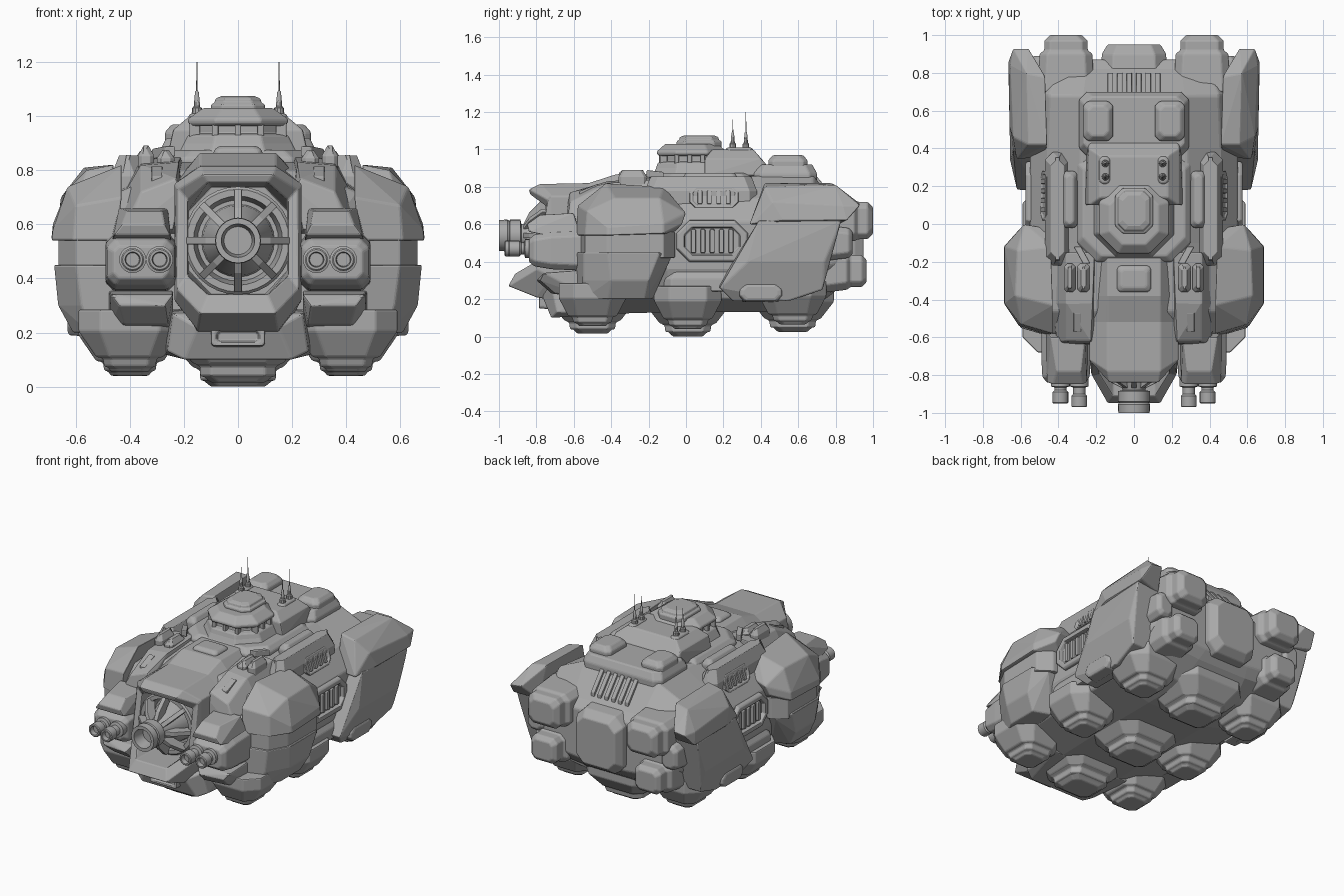
import bpy, bmesh, math
from mathutils import Vector

grey = bpy.data.materials.new("hull_grey")
grey.diffuse_color = (0.4, 0.4, 0.4, 1)


def finish(name, bm, bevel, mirror, smooth=False):
    bmesh.ops.recalc_face_normals(bm, faces=bm.faces)
    me = bpy.data.meshes.new(name)
    bm.to_mesh(me)
    bm.free()
    me.materials.append(grey)
    ob = bpy.data.objects.new(name, me)
    bpy.context.collection.objects.link(ob)
    if mirror:
        ob.modifiers.new("mirror", 'MIRROR').use_mirror_merge = False
    if bevel:
        b = ob.modifiers.new("bevel", 'BEVEL')
        b.width, b.segments, b.limit_method, b.angle_limit = bevel, 2, 'ANGLE', 0.4
    if smooth:
        bpy.ops.object.select_all(action='DESELECT')
        ob.select_set(True)
        bpy.context.view_layer.objects.active = ob
        bpy.ops.object.shade_smooth_by_angle(angle=0.6)
    return ob


def loft(name, rings, bevel=0.01, mirror=False, smooth=False):
    """Skin a list of equal-length rings and cap both ends."""
    bm = bmesh.new()
    vs = [[bm.verts.new(p) for p in r] for r in rings]
    n = len(vs[0])
    for a, b in zip(vs, vs[1:]):
        for i in range(n):
            j = (i + 1) % n
            bm.faces.new((a[i], a[j], b[j], b[i]))
    bm.faces.new(vs[0])
    bm.faces.new(vs[-1])
    return finish(name, bm, bevel, mirror, smooth)


def hull(name, pts, bevel=0.007, mirror=True):
    """Convex faceted armour block."""
    bm = bmesh.new()
    for p in pts:
        bm.verts.new(p)
    bmesh.ops.convex_hull(bm, input=bm.verts)
    bmesh.ops.delete(bm, geom=[v for v in bm.verts if not v.link_faces], context='VERTS')
    bmesh.ops.dissolve_limit(bm, angle_limit=0.1, verts=bm.verts, edges=bm.edges)
    return finish(name, bm, bevel, mirror)


def place(axis, u, v, h):
    return {'x': (h, u, v), 'y': (u, h, v), 'z': (u, v, h)}[axis]


def stack(name, axis, cu, cv, layers, mirror=False, bevel=0.007, tilt=0):
    """Chamfered rectangles (height, half u, half v, chamfer) stacked along an axis."""
    rings = []
    for h, a, b, c in layers:
        o = [(a - c, -b), (a, c - b), (a, b - c), (a - c, b),
             (c - a, b), (-a, b - c), (-a, c - b), (c - a, -b)]
        rings.append([place(axis, cu + u, cv + v, h + tilt * v) for u, v in o])
    return loft(name, rings, bevel, mirror)


def lathe(name, axis, cu, cv, prof, n=24, mirror=False):
    rings = [[place(axis, cu + r * math.cos(2 * math.pi * i / n),
                    cv + r * math.sin(2 * math.pi * i / n), h) for i in range(n)] for h, r in prof]
    return loft(name, rings, 0, mirror, True)


def box(name, x, y, z, mirror=True, bevel=0.008, c=0.015, top=0.02):
    """Chamfered box with a narrower top."""
    a, b = (x[1] - x[0]) / 2, (y[1] - y[0]) / 2
    m = z[0] + (z[1] - z[0]) * 0.6
    stack(name, 'z', (x[0] + x[1]) / 2, (y[0] + y[1]) / 2,
          [(z[0], a, b, c), (m, a, b, c), (z[1], a - top, b - top, c)], mirror, bevel)


# main hull
S = [(-.58, [(.2, .12), (.40, .2), (.47, .32), (.46, .6), (.38, .64), (.2, .72)]),
     (-.46, [(.22, .12), (.48, .2), (.55, .32), (.54, .6), (.44, .72), (.25, .80)]),
     (-.10, [(.22, .13), (.5, .2), (.55, .36), (.55, .62), (.46, .72), (.28, .84)]),
     (.40, [(.22, .13), (.5, .2), (.55, .36), (.55, .62), (.46, .74), (.28, .86)]),
     (.68, [(.2, .15), (.48, .22), (.55, .36), (.54, .62), (.45, .78), (.27, .86)]),
     (.82, [(.18, .26), (.42, .28), (.5, .4), (.5, .6), (.4, .68), (.25, .69)]),
     (.87, [(.16, .32), (.38, .34), (.44, .42), (.44, .58), (.36, .63), (.2, .64)])]
loft("main_hull", [[(x, y, z) for x, z in p] + [(-x, y, z) for x, z in reversed(p)] for y, p in S])


# nose shell with open mouth
def nose_ring(pts):
    return pts + [(-x, y, z) for x, y, z in reversed(pts)]


loft("nose_shell", [nose_ring(r) for r in (
    [(.15, -.1, .3), (.22, -.1, .4), (.22, -.1, .78), (.14, -.1, .865)],
    [(.15, -.38, .2), (.23, -.38, .32), (.23, -.38, .76), (.14, -.38, .865)],
    [(.15, -.52, .16), (.235, -.52, .32), (.235, -.52, .75), (.14, -.52, .82)],
    [(.15, -.80, .21), (.235, -.72, .32), (.235, -.72, .75), (.14, -.78, .815)],
    [(.14, -.95, .27), (.225, -.80, .36), (.22, -.74, .73), (.13, -.84, .785)],
    [(.11, -.91, .34), (.185, -.79, .41), (.185, -.74, .69), (.11, -.83, .755)],
    [(.10, -.63, .34), (.185, -.63, .43), (.185, -.63, .65), (.10, -.63, .74)])], 0.006)
hull("chin_keel", [(s * x, y, z) for s in (1, -1) for x, y, z in
     [(.15, -.77, .22), (.24, -.72, .27), (.26, -.69, .13), (.2, -.72, .10), (.28, -.4, .12), (.28, -.4, .3)]],
     mirror=False)
stack("chin_vent", 'y', 0, .185, [(-.7, .10, .04, .01), (-.785, .10, .035, .01), (-.785, .08, .022, .01),
                                 (-.765, .075, .018, .01)])

# central cannon, ring and spokes
lathe("main_cannon", 'y', 0, .54, [(-.62, .14), (-.70, .13), (-.82, .075), (-.88, .06), (-.885, .085),
                                  (-.94, .085), (-.945, .078), (-.955, .085), (-1.0, .083), (-1.0, .062), (-.92, .052)])
lathe("mouth_ring", 'y', 0, .54, [(-.62, .2), (-.74, .2), (-.75, .19), (-.75, .165), (-.73, .16), (-.66, .15)], 32)
for k in range(8):
    a = k * math.pi / 4
    d, t = Vector((math.cos(a), 0, math.sin(a))), Vector((-math.sin(a), 0, math.cos(a))) * .014
    o = Vector((0, 0, .54))
    loft("mouth_spoke", [[o + d * r + t * s + Vector((0, y, 0)) for s, y in
                          ((-1, y0), (1, y0), (1, y1), (-1, y1))]
                         for r, y0, y1 in ((.06, -.87, -.8), (.12, -.84, -.76), (.19, -.77, -.69))], 0.003)

# side gun pods with twin barrels
stack("gun_pod", 'y', .36, .46, [(-.5, .13, .11, .03), (-.72, .13, .10, .03), (-.81, .125, .085, .03),
                                (-.84, .10, .06, .02)], True)
for x, y in ((.29, -.97), (.39, -.95)):
    lathe("gun_barrel", 'y', x, .47, [(-.8, .05), (-.86, .05), (-.865, .032), (y + .07, .032), (y + .06, .042),
                                     (y + .005, .042), (y, .037), (y, .028), (y + .03, .025)], 20, True)
hull("gun_brow", [(.25, -.84, .56), (.46, -.84, .56), (.27, -.85, .6), (.43, -.85, .6), (.28, -.78, .65),
                  (.41, -.78, .65), (.26, -.60, .66), (.44, -.60, .66), (.24, -.55, .5), (.48, -.55, .5)])
hull("lower_cheek", [(.24, -.76, .34), (.47, -.76, .34), (.27, -.80, .30), (.44, -.78, .30), (.26, -.72, .23),
                     (.42, -.70, .23), (.24, -.5, .2), (.48, -.5, .2), (.48, -.5, .36), (.24, -.5, .36)])
hull("cheek_fairing", [(.21, -.63, .73), (.23, -.62, .77), (.36, -.62, .72), (.41, -.62, .62), (.21, -.15, .85),
                       (.36, -.15, .84), (.43, -.15, .7), (.22, -.42, .83), (.36, -.42, .82), (.43, -.42, .7),
                       (.2, -.3, .5), (.43, -.3, .5), (.24, -.64, .58), (.4, -.64, .58)])
hull("fairing_slot", [(x, y, z + e) for x in (.28, .32) for y, z in ((-.57, .765), (-.47, .805))
                      for e in (-.03, .012)], 0.004)
box("fairing_hatch", (.31, .37), (-.36, -.21), (.80, .89))
box("fairing_hatch_inner", (.235, .30), (-.36, -.21), (.80, .875))
box("nose_hatch", (-.09, .09), (-.36, -.22), (.85, .89), False)
loft("fairing_pipe", [[(x + a, y, z + b) for a, b in ((-.02, -.02), (.02, -.02), (.02, .02), (-.02, .02))]
                      for x, y, z in ((.25, -.21, .87), (.30, -.12, .86))], 0.006, True)

# front shoulder armour
hull("shoulder_upper", [(.43, -.58, .70), (.43, -.43, .82), (.44, -.12, .80), (.47, -.02, .68), (.45, -.59, .54),
                        (.61, -.54, .54), (.60, -.53, .67), (.69, -.42, .54), (.685, -.42, .58), (.69, -.12, .55),
                        (.685, -.12, .60), (.63, -.38, .74), (.62, -.14, .74), (.58, 0, .66), (.60, -.02, .60),
                        (.50, -.08, .54)])
hull("shoulder_band", [(x, y, z) for z in (.42, .56) for x, y in
                       ((.4, -.58), (.6, -.54), (.665, -.42), (.665, -.12), (.58, -.06), (.4, -.06))], 0.006)
hull("shoulder_lower", [(.43, -.60, .45), (.60, -.55, .45), (.68, -.42, .45), (.68, -.14, .45), (.60, -.08, .42),
                        (.43, -.08, .42), (.43, -.59, .2), (.55, -.55, .2), (.61, -.42, .2), (.61, -.22, .2),
                        (.5, -.18, .2), (.665, -.40, .30), (.665, -.2, .30), (.58, -.55, .3)])

# rear side armour
hull("rear_armour_upper", [(.46, .42, .82), (.47, .78, .82), (.56, .42, .80), (.57, .80, .81), (.47, .36, .60),
                           (.62, .34, .60), (.66, .52, .62), (.665, .86, .62), (.64, .93, .70), (.56, .93, .71),
                           (.50, .82, .6), (.655, .84, .70), (.64, .46, .72)])
hull("rear_armour_lower", [(.5, .17, .27), (.62, .18, .26), (.58, .25, .19), (.5, .25, .19), (.6, .55, .19),
                           (.5, .55, .19), (.62, .73, .25), (.5, .73, .25), (.665, .83, .62), (.5, .83, .62),
                           (.64, .39, .62), (.5, .39, .62), (.655, .33, .4), (.66, .74, .4)])
stack("rear_armour_foot_panel", 'x', .40, .235, [(.55, .13, .05, .03), (.625, .11, .045, .03),
                                                (.63, .09, .03, .02)], True)

# side window grille, upper grille, sponson boxes
stack("side_frame", 'x', .14, .51, [(.48, .20, .12, .07), (.565, .19, .11, .07), (.575, .18, .10, .06),
                                   (.575, .15, .075, .04), (.55, .145, .07, .04)], True, 0.004)
for k in range(5):
    stack("side_grille_bar", 'x', .04 + .05 * k, .51, [(.53, .015, .068, .005), (.567, .012, .062, .005)], True, 0.004)
box("side_sill", (.4, .565), (-.12, .3), (.24, .36), c=.04, top=.03)
box("sponson", (.34, .47), (-.22, .38), (.66, .855), c=.04, top=.03)
stack("upper_frame", 'x', .15, .745, [(.40, .14, .065, .03), (.48, .13, .055, .03), (.48, .115, .042, .02),
                                     (.472, .11, .04, .02)], True, 0.004, -.3)
for k in range(4):
    stack("upper_grille_bar", 'x', .075 + .05 * k, .745, [(.43, .014, .04, .004), (.482, .012, .036, .004)],
          True, 0.003, -.3)
box("sponson_box", (.30, .38), (-.02, .28), (.80, .875))
box("deck_base", (-.30, .30), (-.20, .42), (.80, .875), False, c=.10, top=.03)

# rear deck with hatches and sloping vent
box("rear_deck", (-.29, .29), (.36, .70), (.80, .92), False, c=.04, top=.025)
box("rear_hatch", (.11, .27), (.44, .65), (.90, .97), c=.025, top=.025)
for k in range(6):
    x = -.125 + .05 * k
    hull("rear_vent_bar", [(x + s, y, z + e) for s in (-.014, .014) for y, z in ((.68, .86), (.80, .72))
                           for e in (-.03, .018)], 0.004, False)

# turret: body, window band, roof, rear block, hatch
stack("turret_body", 'z', 0, .05, [(.86, .22, .23, .12), (.90, .20, .21, .11), (.93, .185, .20, .10),
                                  (.935, .155, .165, .08), (.98, .155, .165, .08)])
stack("turret_roof", 'z', 0, .03, [(.965, .17, .17, .08), (.975, .185, .185, .10), (.99, .185, .185, .10),
                                  (1.03, .13, .14, .07)])
hull("turret_rear", [(s * x, y, z) for s in (1, -1) for x, y, z in
     [(.26, .10, .86), (.25, .43, .86), (.24, .10, .95), (.24, .40, .95), (.18, .14, 1.0), (.18, .36, 1.0),
      (.23, .43, .92)]], mirror=False)
for x, y in ((0, -.125), (.085, -.12), (-.085, -.12)):
    stack("window_post", 'z', x, y, [(.92, .012, .02, .004), (.98, .012, .02, .004)], False, 0.003)
for k in range(3):
    stack("window_side_post", 'z', .16, -.05 + .07 * k, [(.92, .02, .012, .004), (.98, .02, .012, .004)], True, 0.003)
stack("turret_hatch", 'z', 0, .07, [(1.0, .10, .12, .04), (1.045, .10, .12, .04), (1.05, .085, .105, .035),
                                   (1.065, .085, .105, .035), (1.075, .06, .08, .03)])

# antennas
box("antenna_mount", (.125, .185), (.21, .36), (.98, 1.01), top=.008)
for y, top in ((.25, 1.16), (.32, 1.2)):
    lathe("antenna", 'z', .152, y, [(1.0, .02), (1.03, .018), (1.035, .012), (1.09, .007), (1.095, .003),
                                   (top, .0015)], 10, True)

# rear thruster blocks
stack("rear_core", 'y', 0, .49, [(.7, .18, .21, .06), (.90, .17, .19, .06), (.95, .14, .15, .05)])
stack("upper_thruster", 'y', .36, .62, [(.7, .15, .12, .04), (.90, .14, .11, .04), (.92, .115, .10, .03),
                                       (.97, .115, .10, .03), (1.0, .085, .07, .03)], True)
stack("lower_thruster", 'y', .38, .35, [(.7, .13, .12, .04), (.86, .12, .10, .04), (.88, .095, .085, .03),
                                       (.94, .095, .085, .03), (.965, .07, .06, .02)], True)
stack("rear_side_block", 'y', .49, .50, [(.7, .07, .10, .03), (.87, .06, .08, .03), (.89, .04, .06, .02)], True)

# stepped hover feet: three central, three on each side
for y, z in ((-.50, .015), (.01, 0), (.57, .025)):
    stack("centre_foot", 'z', 0, y, [(z, .10, .08, .03), (z + .02, .125, .10, .035), (z + .025, .14, .12, .04),
                                    (z + .06, .14, .125, .04), (z + .07, .165, .15, .06),
                                    (z + .16, .25, .22, .09), (z + .26, .25, .22, .09)])
    stack("side_foot", 'z', .40, y, [(z + .04, .07, .07, .025), (z + .055, .08, .085, .03), (z + .06, .095, .10, .03),
                                    (z + .09, .10, .11, .03), (z + .095, .125, .13, .05),
                                    (z + .19, .19, .18, .08), (z + .27, .19, .18, .08)], True)
